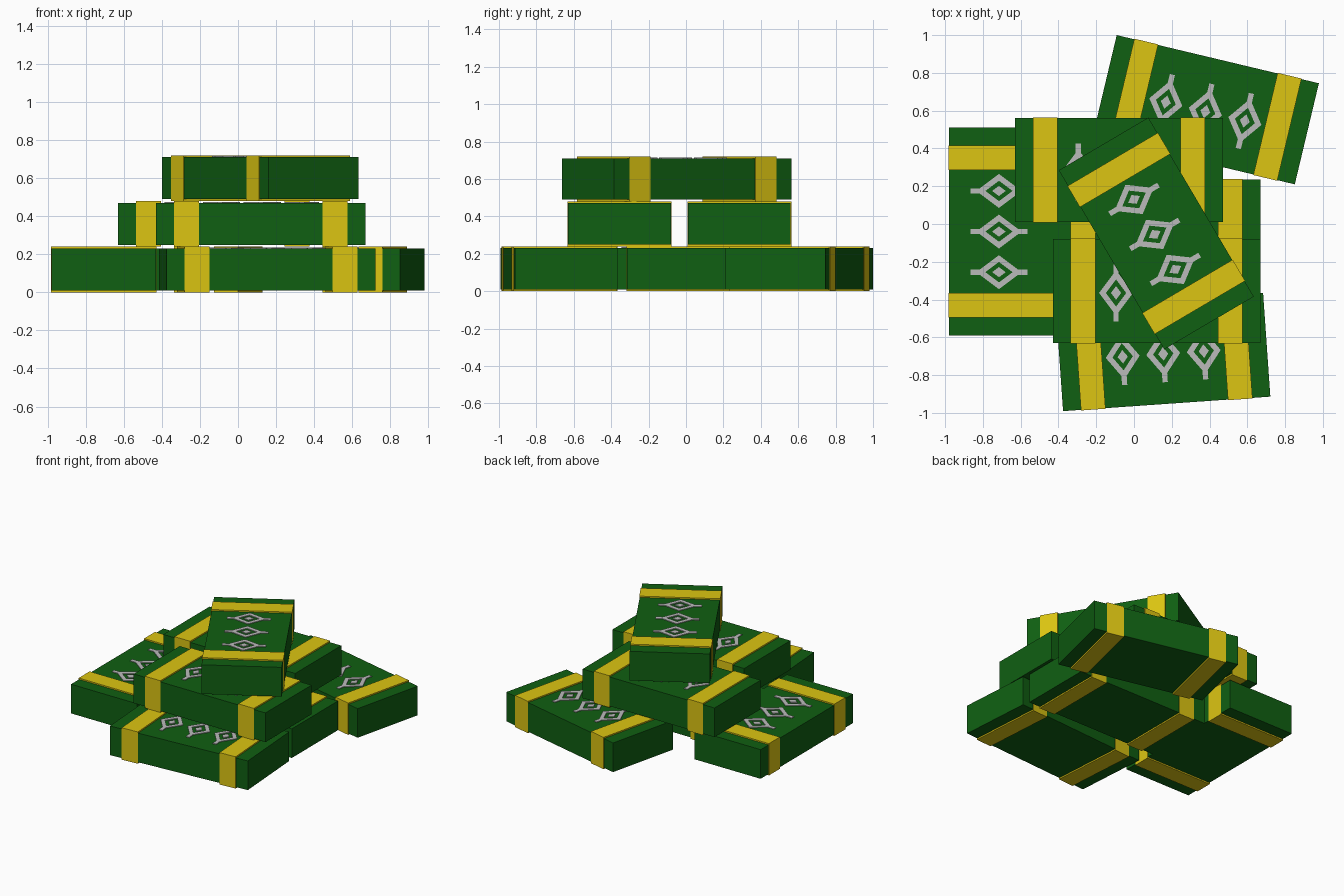
import bpy
import bmesh
from math import radians
from mathutils import Matrix, Vector

cube = bpy.data.objects.get("Cube")
if cube:
    bpy.data.objects.remove(cube, do_unlink=True)

LENGTH, WIDTH, HEIGHT = 1.10, 0.55, 0.22
LIP = 0.01           # how far a band stands out above and below
LEVEL = HEIGHT + 2 * LIP


def material(name, colour):
    mat = bpy.data.materials.new(name)
    mat.use_nodes = True
    mat.diffuse_color = (*colour, 1)
    mat.node_tree.nodes["Principled BSDF"].inputs["Base Color"].default_value = (*colour, 1)
    return mat


green = material("dark green paper", (0.005, 0.115, 0.006))
yellow = material("yellow band", (0.72, 0.56, 0.006))
grey = material("grey print", (0.5, 0.5, 0.5))


def finish(name, bm, mat, place):
    mesh = bpy.data.meshes.new(name)
    bm.to_mesh(mesh)
    bm.free()
    mesh.materials.append(mat)
    obj = bpy.data.objects.new(name, mesh)
    obj.matrix_world = place
    bpy.context.collection.objects.link(obj)
    return obj


def box(name, size, mat, place):
    bm = bmesh.new()
    bmesh.ops.create_cube(bm, size=1, matrix=Matrix.Diagonal((*size, 1)))
    return finish(name, bm, mat, place)


def ornament(name, place):
    """Printed diamond frame with a centre lozenge and two short stems."""
    bm = bmesh.new()

    def face(points):
        bm.faces.new([bm.verts.new((x, y, 0)) for x, y in points])

    outer = [Vector(p) for p in ((0.09, 0), (0, 0.12), (-0.09, 0), (0, -0.12))]
    for i, a in enumerate(outer):
        b = outer[(i + 1) % 4]
        face((a, b, b * 0.6, a * 0.6))
    face([p * 0.3 for p in outer])
    for low in (-0.15, 0.10):
        face(((-0.014, low), (0.014, low), (0.014, low + 0.05), (-0.014, low + 0.05)))
    obj = finish(name, bm, grey, place)
    plate = obj.modifiers.new("plate", 'SOLIDIFY')
    plate.thickness = 0.005
    plate.offset = 1


def bundle(name, x, y, level, angle):
    z = LIP + level * LEVEL + HEIGHT / 2
    place = Matrix.Translation((x, y, z)) @ Matrix.Rotation(radians(angle), 4, 'Z')
    box(name + "_paper", (LENGTH, WIDTH, HEIGHT), green, place)
    for side, label in ((-1, "first"), (1, "second")):
        box(f"{name}_{label}_band", (0.13, WIDTH + 0.006, LEVEL), yellow,
            place @ Matrix.Translation((side * 0.39, 0, 0)))
    for i in (-1, 0, 1):
        ornament(f"{name}_print_{i + 2}",
                 place @ Matrix.Translation((i * 0.215, -0.01, HEIGHT / 2)))


# Bottom layer
bundle("right_bundle", -0.705, -0.04, 0, -90)
bundle("front_bundle", 0.154, -0.678, 0, 4)
bundle("back_bundle", 0.38, 0.605, 0, -13.4)
bundle("centre_bundle", 0.12, -0.04, 0, 0)
# Middle layer
bundle("middle_back_bundle", -0.08, 0.285, 1, 0)
bundle("middle_front_bundle", 0.12, -0.355, 1, 0)
# Top
bundle("top_bundle", 0.118, -0.05, 2, -59.5)
